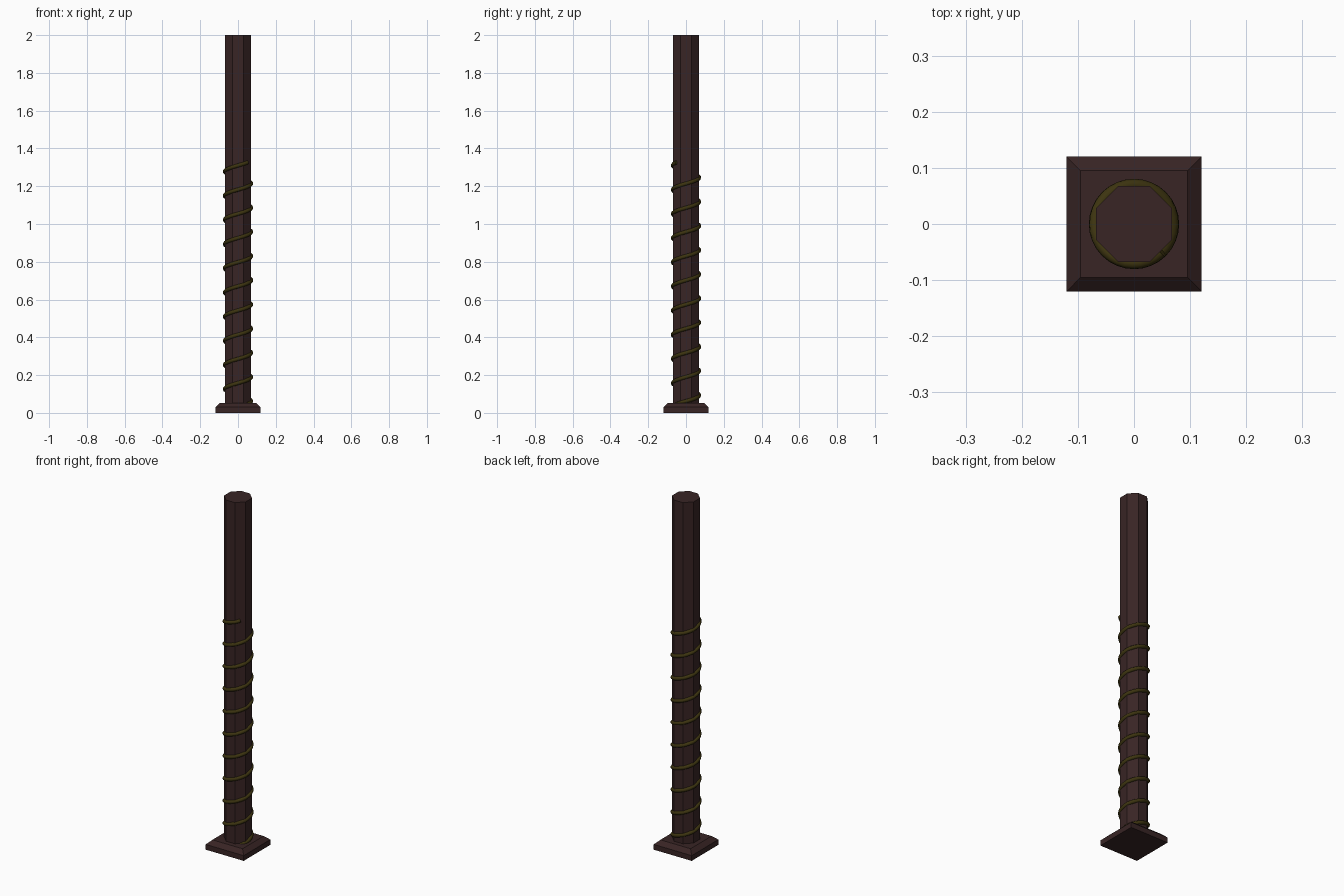
import bpy, bmesh, math

if "Cube" in bpy.data.objects:
    bpy.data.objects.remove(bpy.data.objects["Cube"])

def material(name, rgb):
    m = bpy.data.materials.new(name)
    m.diffuse_color = (*rgb, 1)
    m.use_nodes = True
    m.node_tree.nodes["Principled BSDF"].inputs["Base Color"].default_value = m.diffuse_color
    return m

wood = material("dark brown", (0.040, 0.018, 0.018))
vine = material("dark olive", (0.046, 0.034, 0.005))

def prism(name, sides, rings, mat):
    """Stack of regular polygon rings given as (flat half-width, z), capped."""
    bm = bmesh.new()
    loops = []
    for half, z in rings:
        r = half / math.cos(math.pi / sides)
        loops.append([bm.verts.new((r * math.cos(a), r * math.sin(a), z))
                      for a in ((i + 0.5) * math.tau / sides for i in range(sides))])
    bm.faces.new(loops[0][::-1])
    bm.faces.new(loops[-1])
    for lo, hi in zip(loops, loops[1:]):
        for i in range(sides):
            j = (i + 1) % sides
            bm.faces.new((lo[i], lo[j], hi[j], hi[i]))
    me = bpy.data.meshes.new(name)
    bm.to_mesh(me)
    bm.free()
    me.materials.append(mat)
    ob = bpy.data.objects.new(name, me)
    bpy.context.collection.objects.link(ob)
    return ob

# Square foot with a chamfered top edge, and the octagonal post
prism("base_plinth", 4, [(0.12, 0), (0.12, 0.03), (0.095, 0.053)], wood)
prism("post", 8, [(0.068, 0.04), (0.068, 2.0)], wood)

# Cord winding ten turns up the post
turns, per_turn, pitch = 10, 32, 0.128
curve = bpy.data.curves.new("spiral_cord", 'CURVE')
curve.dimensions = '3D'
curve.bevel_depth = 0.0105
curve.bevel_resolution = 2
curve.use_fill_caps = True
sp = curve.splines.new('POLY')
n = turns * per_turn
sp.points.add(n)
for i, p in enumerate(sp.points):
    t = i / per_turn
    a = math.tau * t - math.pi / 4
    p.co = (0.07 * math.cos(a), 0.07 * math.sin(a), 0.046 + pitch * t, 1)
    p.radius = 1
sp.use_smooth = True
curve.materials.append(vine)
cord = bpy.data.objects.new("spiral_cord", curve)
bpy.context.collection.objects.link(cord)
